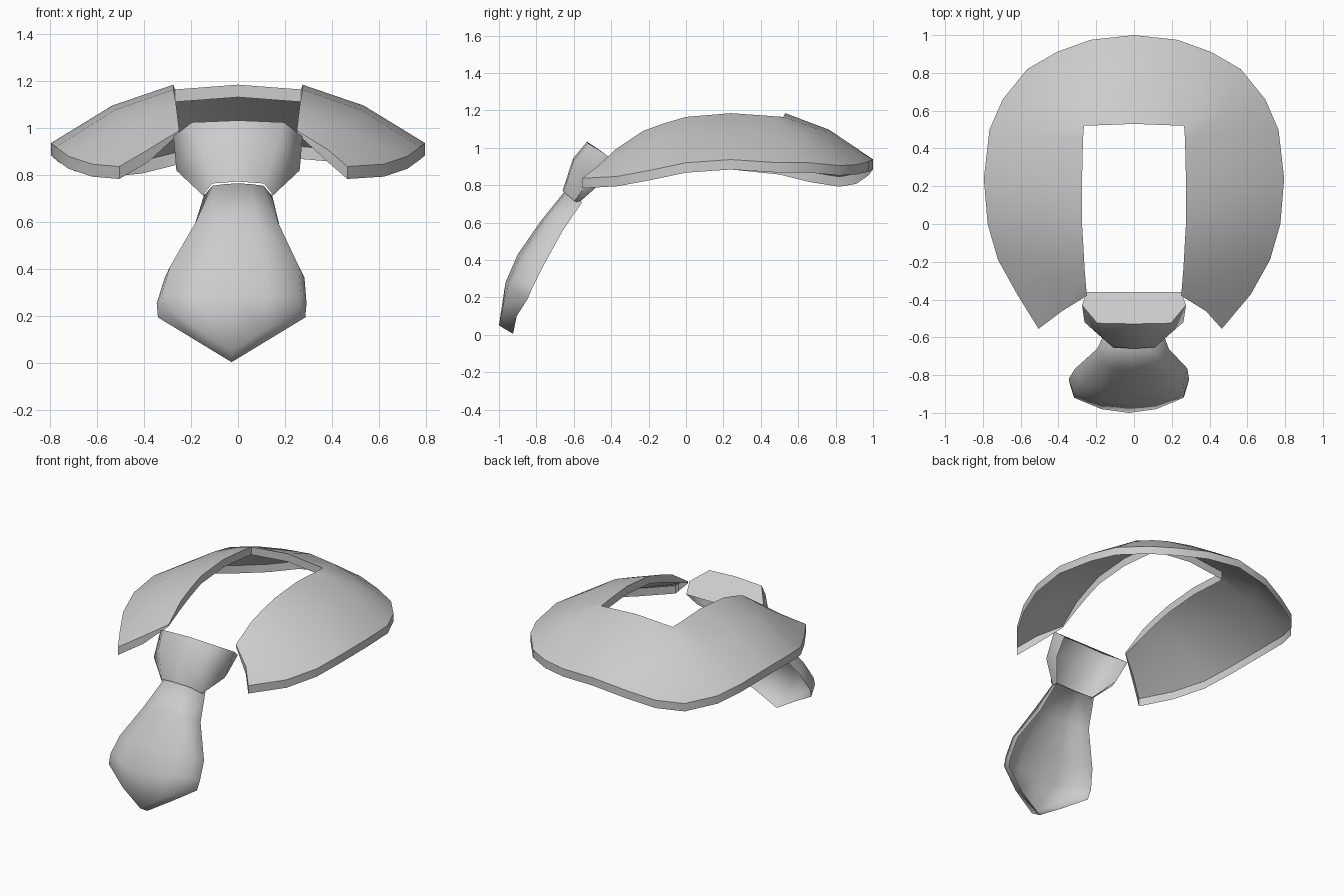
import bpy, bmesh
from mathutils import Vector

if "Cube" in bpy.data.objects:
    bpy.data.objects.remove(bpy.data.objects["Cube"])


def finish(bm, name, angle, facing):
    """Orient the open shell along 'facing' and make the object."""
    bmesh.ops.remove_doubles(bm, verts=bm.verts, dist=0.0005)
    bmesh.ops.recalc_face_normals(bm, faces=bm.faces)
    if sum(f.normal.dot(Vector(facing)) * f.calc_area() for f in bm.faces) < 0:
        bmesh.ops.reverse_faces(bm, faces=bm.faces)
    me = bpy.data.meshes.new(name)
    bm.to_mesh(me)
    bm.free()
    ob = bpy.data.objects.new(name, me)
    bpy.context.collection.objects.link(ob)
    bpy.ops.object.select_all(action='DESELECT')
    ob.select_set(True)
    bpy.context.view_layer.objects.active = ob
    bpy.ops.object.shade_smooth_by_angle(angle=angle)
    return ob


def shell(name, rows, lip, angle, facing):
    """Sheet through a grid of points with a folded lip around its border."""
    bm = bmesh.new()
    grid = [[bm.verts.new(p) for p in r] for r in rows]
    for a, b in zip(grid, grid[1:]):
        for i in range(len(a) - 1):
            quad = [a[i], a[i + 1], b[i + 1], b[i]]
            if (a[i].co - b[i].co).length < 0.0005:
                quad.pop()
            elif (a[i + 1].co - b[i + 1].co).length < 0.0005:
                quad.pop(2)
            bm.faces.new(quad)
    bmesh.ops.remove_doubles(bm, verts=bm.verts, dist=0.0005)
    loose = [v for v in bm.verts if not v.link_faces]
    bmesh.ops.delete(bm, geom=loose, context='VERTS')
    border = [e for e in bm.edges if e.is_boundary]
    out = bmesh.ops.extrude_edge_only(bm, edges=border)
    for v in out['geom']:
        if isinstance(v, bmesh.types.BMVert):
            v.co = lip(v.co)
    return finish(bm, name, angle, facing)


# Collar: right-hand stations from front tip to centre back (inner point, outer point, left-side drop)
stations = [
    ((0.25, -0.38, 0.99), (0.465, -0.555, 0.837), 0),
    ((0.262, -0.23, 1.09), (0.62, -0.37, 0.847), 0),
    ((0.268, -0.12, 1.13), (0.72, -0.19, 0.88), 0),
    ((0.275, 0.00, 1.165), (0.775, 0.00, 0.92), 0),
    ((0.275, 0.24, 1.185), (0.795, 0.24, 0.937), 0),
    ((0.27, 0.45, 1.17), (0.765, 0.50, 0.92), 0.01),
    ((0.265, 0.52, 1.165), (0.695, 0.66, 0.92), 0.05),
    ((0.265, 0.52, 1.165), (0.565, 0.82, 0.905), 0.06),
    ((0.265, 0.52, 1.165), (0.41, 0.91, 0.91), 0.05),
    ((0.13, 0.525, 1.175), (0.23, 0.975, 0.925), 0.02),
    ((0.0, 0.53, 1.185), (0.0, 1.0, 0.938), 0),
]


def collar_row(station, side):
    inner, outer, drop = Vector(station[0]), Vector(station[1]), station[2]
    tip = outer.y < -0.5
    mid = (inner + outer) / 2
    mid += Vector((0.025, 0.005, -0.005)) if tip else Vector((0, 0, 0.035))
    row = [inner, mid, outer]
    if side < 0:
        for p in row:
            p.x = -p.x
        outer.z -= drop
        if tip:
            outer.x -= 0.04
    return row


def collar_lip(p):
    # the lip fades out at the two inner front corners
    inner_front = p.y < -0.3 and abs(p.x) < 0.3
    return p - Vector((0, 0, 0.012 if inner_front else 0.053))


rows = [collar_row(s, 1) for s in stations]
rows += [collar_row(s, -1) for s in reversed(stations[:-1])]
shell("collar", rows, collar_lip, 0.75, (0, 0, 1))

# Tie blade: centre y, centre z, half width, side setback, side rise, x shift
blade = [
    (-0.65, 0.765, 0.11, 0.02, -0.01, 0.0),
    (-0.775, 0.61, 0.175, 0.04, -0.01, -0.005),
    (-0.90, 0.43, 0.275, 0.06, -0.02, -0.015),
    (-0.965, 0.28, 0.295, 0.07, 0.02, -0.027),
    (-1.0, 0.05, 0.29, 0.08, 0.19, -0.027),
]
rows = []
for y, z, w, back, rise, shift in blade:
    tip = rise > 0.1
    rows.append([(shift + u * w, y + back * u * u,
                  z + rise * (abs(u) if tip else u * u))
                 for u in (-1, -0.5, 0, 0.5, 1)])


def blade_lip(p):
    flare = 1.33 if p.z > 0.7 else 1.08
    return Vector((-0.025 + (p.x + 0.025) * flare if p.z < 0.5 else p.x * flare,
                   p.y + 0.075, p.z - 0.045))


shell("tie_blade", rows, blade_lip, 1.6, (0, -1, 0.3))

# Tie knot: front, side and back points per level, mirrored, open at the back and below
rings = [
    [(0.195, -0.525, 1.025), (0.275, -0.43, 0.965), (0.25, -0.36, 0.91)],
    [(0.17, -0.60, 0.935), (0.262, -0.52, 0.82), (0.235, -0.45, 0.815)],
    [(0.11, -0.655, 0.765), (0.15, -0.595, 0.715), (0.13, -0.575, 0.705)],
]
bm = bmesh.new()
levels = []
for ring in rings:
    f = ring[0]
    pts = [(-x, y, z) for x, y, z in reversed(ring)]
    pts += [(0, f[1] - 0.004, f[2] + 0.008)] + ring
    levels.append([bm.verts.new(p) for p in pts])
for a, b in zip(levels, levels[1:]):
    for i in range(len(a) - 1):
        bm.faces.new((a[i], a[i + 1], b[i + 1], b[i]))
bm.faces.new(levels[0])
finish(bm, "tie_knot", 1.0, (0, -1, 0.3))
